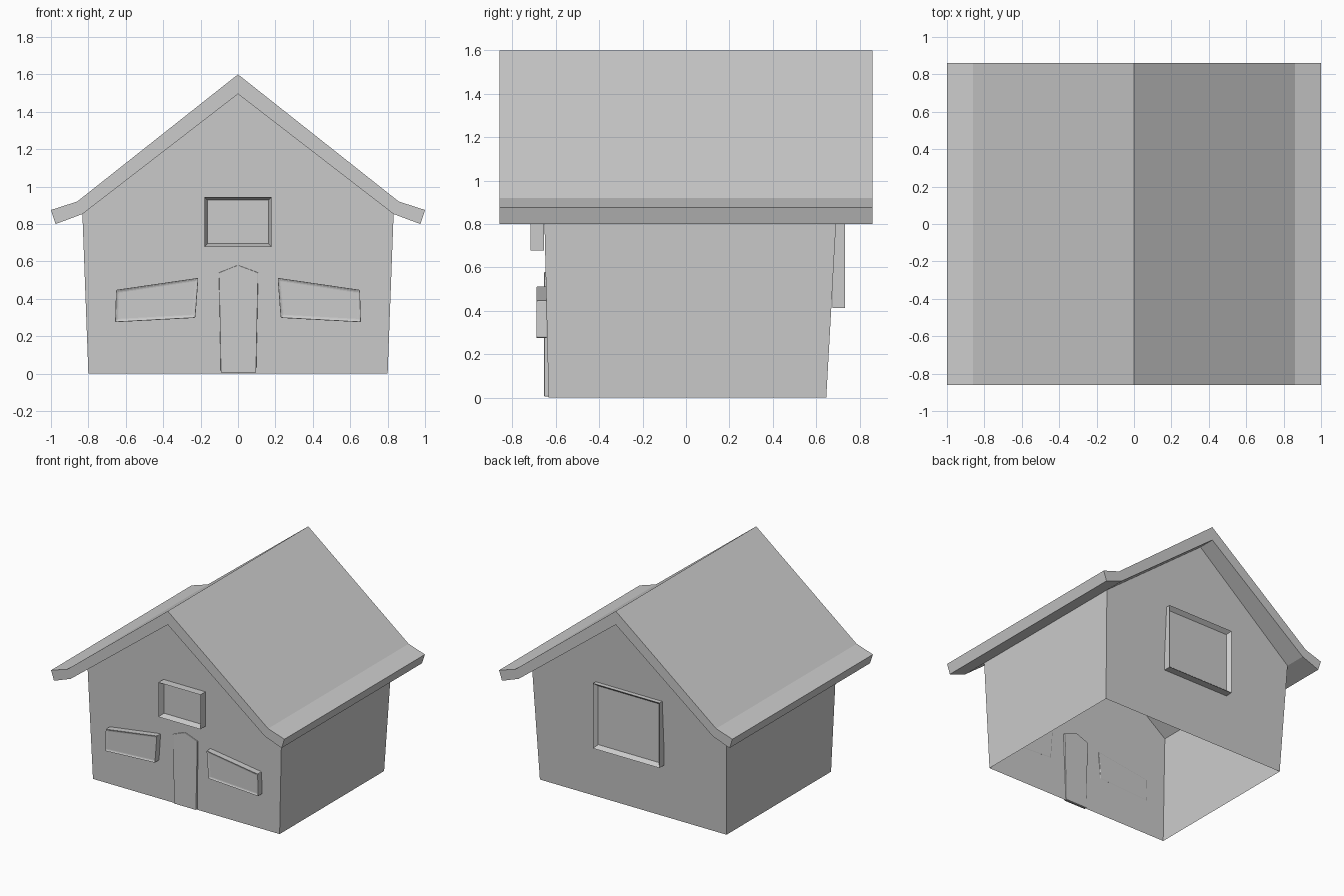
import bpy
import bmesh

cube = bpy.data.objects.get("Cube")
if cube:
    bpy.data.objects.remove(cube, do_unlink=True)

# One plain grey for the whole house
GREY = (0.6, 0.6, 0.6, 1)
grey = bpy.data.materials.new("pale_grey")
grey.use_nodes = True
grey.diffuse_color = GREY
grey.node_tree.nodes["Principled BSDF"].inputs["Base Color"].default_value = GREY


def finish(bm, name):
    bmesh.ops.recalc_face_normals(bm, faces=bm.faces)
    mesh = bpy.data.meshes.new(name)
    bm.to_mesh(mesh)
    bm.free()
    mesh.materials.append(grey)
    obj = bpy.data.objects.new(name, mesh)
    bpy.context.collection.objects.link(obj)
    return obj


def prism(name, outline, y_face, y_base, rim=0, recess=0, bevel=0):
    """Extrude an x-z outline along y; optionally sink a panel into its face."""
    bm = bmesh.new()
    face = bm.faces.new([bm.verts.new((x, y_face, z)) for x, z in outline])
    base = bm.faces.new([bm.verts.new((x, y_base, z)) for x, z in outline])
    a, b = list(face.verts), list(base.verts)
    for i in range(len(a)):
        j = (i + 1) % len(a)
        bm.faces.new((a[i], a[j], b[j], b[i]))
    bmesh.ops.recalc_face_normals(bm, faces=bm.faces)
    if rim:
        bmesh.ops.inset_individual(bm, faces=[face], thickness=rim)
        for v in face.verts:
            v.co.y += recess if y_base > y_face else -recess
    obj = finish(bm, name)
    if bevel:
        mod = obj.modifiers.new("Soft edges", "BEVEL")
        mod.width = bevel
        mod.segments = 2
    return obj


def mirrored(half):
    """Complete a right-hand outline that starts and ends off the centre line."""
    return half + [(-x, z) for x, z in reversed(half)]


def rectangle(half_width, low, high):
    return mirrored([(half_width, low), (half_width, high)])


# Walls: open-bottomed shell leaning outward, with a gable at each end
bm = bmesh.new()
ends = []
for y0, y1, y2 in ((-0.633, -0.653, -0.668), (0.646, 0.694, 0.73)):
    ends.append([bm.verts.new(p) for p in (
        (-0.8, y0, 0), (0.8, y0, 0), (0.832, y1, 0.855),
        (0, y2, 1.497), (-0.832, y1, 0.855))])
front, back = ends
bm.faces.new(front)
bm.faces.new(back)
for i, j in ((1, 2), (4, 0)):
    bm.faces.new((front[i], front[j], back[j], back[i]))
finish(bm, "walls")

# Roof: thick bent slab with flared eaves
upper = [(-1, 0.875), (-0.86, 0.92), (0, 1.6), (0.86, 0.92), (1, 0.875)]
lower = [(0.975, 0.8), (0.832, 0.853), (0, 1.495), (-0.832, 0.853), (-0.975, 0.8)]
prism("roof", upper + lower, -0.86, 0.86)

# Framed gable windows
prism("front_gable_window", rectangle(0.18, 0.678, 0.945), -0.717, -0.655,
      rim=0.024, recess=0.043)
prism("back_gable_window", rectangle(0.285, 0.412, 0.915), 0.732, 0.675,
      rim=0.034, recess=0.03)

# Lopsided ground-floor windows on either side of the door
window = [(0.212, 0.512), (0.652, 0.448), (0.657, 0.275), (0.228, 0.298)]
for side, name in ((1, "left_window"), (-1, "right_window")):
    prism(name, [(side * x, z) for x, z in window], -0.692, -0.638,
          rim=0.016, recess=0.008, bevel=0.006)

# Door with a peaked top
door = [(-0.092, 0.005), (0.097, 0.005), (0.108, 0.54), (0, 0.58), (-0.102, 0.54)]
prism("door", door, -0.653, -0.628, bevel=0.004)
